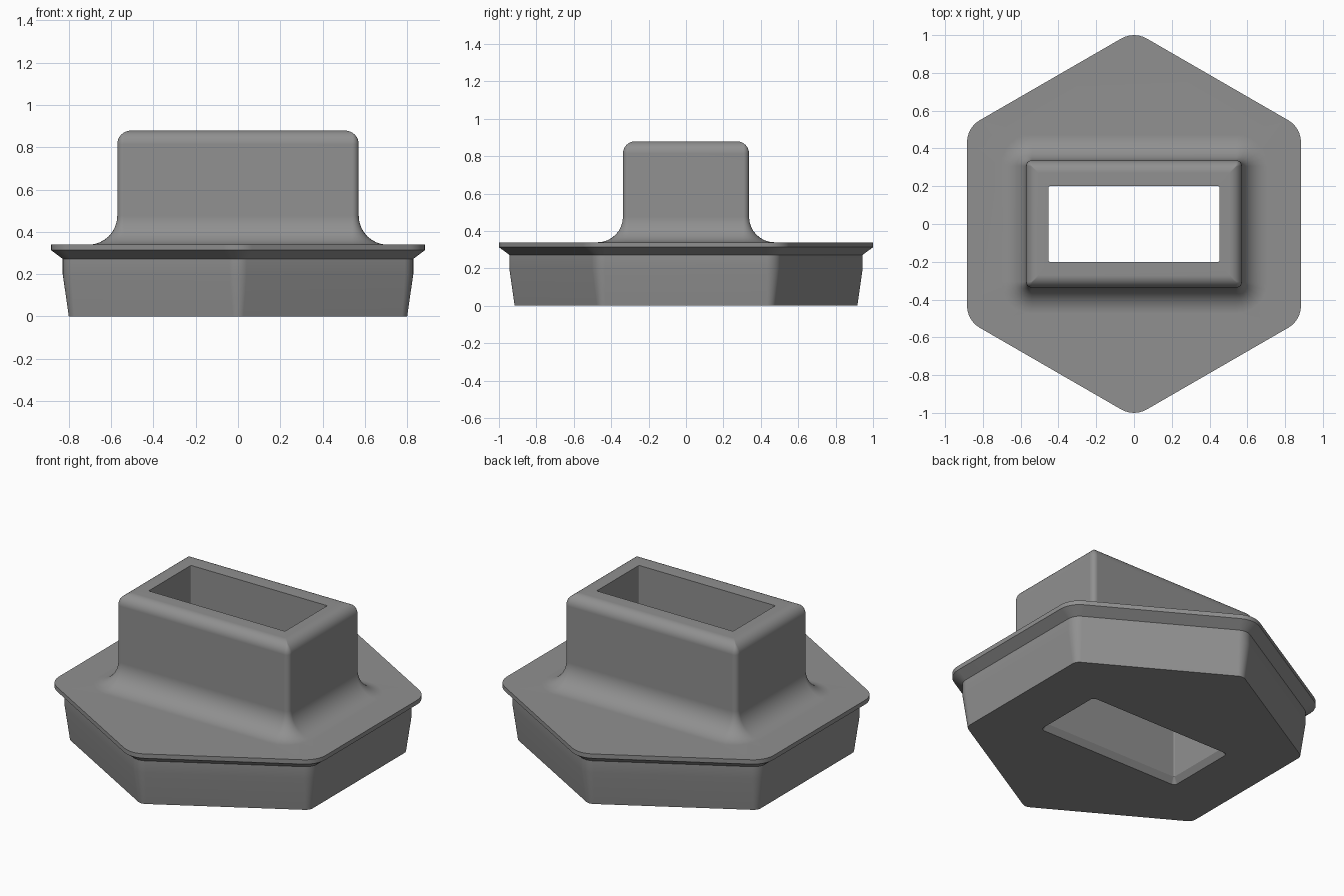
import bpy
import bmesh
import math

if "Cube" in bpy.data.objects:
    bpy.data.objects.remove(bpy.data.objects["Cube"])

ARC = 8  # steps per rounded edge


def rounded_loop(bm, corners, r, z, steps=6):
    """Closed ring; corners are (x, y, direction, half_angle) of a convex outline."""
    ring = []
    for x, y, a, half in corners:
        back = r / math.cos(half)
        cx, cy = x - back * math.cos(a), y - back * math.sin(a)
        for i in range(steps + 1):
            t = a - half + 2 * half * i / steps
            ring.append(bm.verts.new((cx + r * math.cos(t), cy + r * math.sin(t), z)))
    return ring


def hexagon(bm, apothem, r, z):
    R = apothem / math.cos(math.pi / 6)
    angles = [math.radians(30 + 60 * k) for k in range(6)]
    return rounded_loop(bm, [(R * math.cos(a), R * math.sin(a), a, math.pi / 6)
                             for a in angles], r, z)


def rectangle(bm, hx, hy, r, z):
    # corner directions are 45 degrees so each arc turns a quarter circle
    return rounded_loop(bm, [(sx * hx, sy * hy, math.atan2(sy, sx), math.pi / 4)
                             for sx, sy in ((1, 1), (-1, 1), (-1, -1), (1, -1))], r, z)


def skin(bm, rings):
    for a, b in zip(rings, rings[1:]):
        n = len(a)
        for i in range(n):
            j = (i + 1) % n
            bm.faces.new((a[i], a[j], b[j], b[i]))


def flat_cap(bm, outer, inner):
    edges = []
    for ring in (outer, inner):
        for i, v in enumerate(ring):
            w = ring[(i + 1) % len(ring)]
            edges.append(bm.edges.get((v, w)) or bm.edges.new((v, w)))
    bmesh.ops.triangle_fill(bm, edges=edges, use_beauty=True)


bm = bmesh.new()

# Tapered hexagonal plug and its overhanging flange
plug = [hexagon(bm, *p) for p in ((0.80, 0.05, 0), (0.829, 0.08, 0.20), (0.829, 0.08, 0.272),
                                  (0.884, 0.135, 0.313), (0.884, 0.135, 0.339))]
skin(bm, plug)

# Rectangular neck: flared foot, straight wall, rounded top edge
HX, HY, CORNER, FOOT, LIP = 0.571, 0.337, 0.03, 0.137, 0.065
FLANGE_TOP, TOP = 0.339, 0.879
neck = []
for i in range(ARC + 1):
    t = math.pi / 2 * i / ARC
    o = FOOT * (1 - math.sin(t))
    neck.append(rectangle(bm, HX + o, HY + o, CORNER + o,
                          FLANGE_TOP + FOOT * (1 - math.cos(t))))
for i in range(ARC + 1):
    t = math.pi / 2 * i / ARC
    o = LIP * (1 - math.cos(t))
    neck.append(rectangle(bm, HX - o, HY - o, max(CORNER - o, 0.004),
                          TOP - LIP + LIP * math.sin(t)))
skin(bm, neck)

# Through slot with a chamfered bottom mouth
slot = [rectangle(bm, *p) for p in ((0.452, 0.2, 0.006, TOP), (0.452, 0.2, 0.006, 0.035),
                                    (0.475, 0.223, 0.025, 0))]
skin(bm, slot)

# Flat faces: flange top, neck rim and underside
flat_cap(bm, plug[-1], neck[0])
flat_cap(bm, neck[-1], slot[0])
flat_cap(bm, plug[0], slot[-1])
bmesh.ops.recalc_face_normals(bm, faces=bm.faces[:])

mesh = bpy.data.meshes.new("slotted_hex_plug")
bm.to_mesh(mesh)
bm.free()
body = bpy.data.objects.new("slotted_hex_plug", mesh)
bpy.context.collection.objects.link(body)

grey = bpy.data.materials.new("mid grey")
grey.diffuse_color = (0.28, 0.28, 0.28, 1)
grey.use_nodes = True
grey.node_tree.nodes["Principled BSDF"].inputs["Base Color"].default_value = grey.diffuse_color
mesh.materials.append(grey)

# Smooth fillets, crisp edges, flat large faces
bpy.context.view_layer.objects.active = body
body.select_set(True)
bpy.ops.object.shade_smooth_by_angle(angle=math.radians(30))
weighted = body.modifiers.new("flat_face_normals", 'WEIGHTED_NORMAL')
weighted.keep_sharp = True
